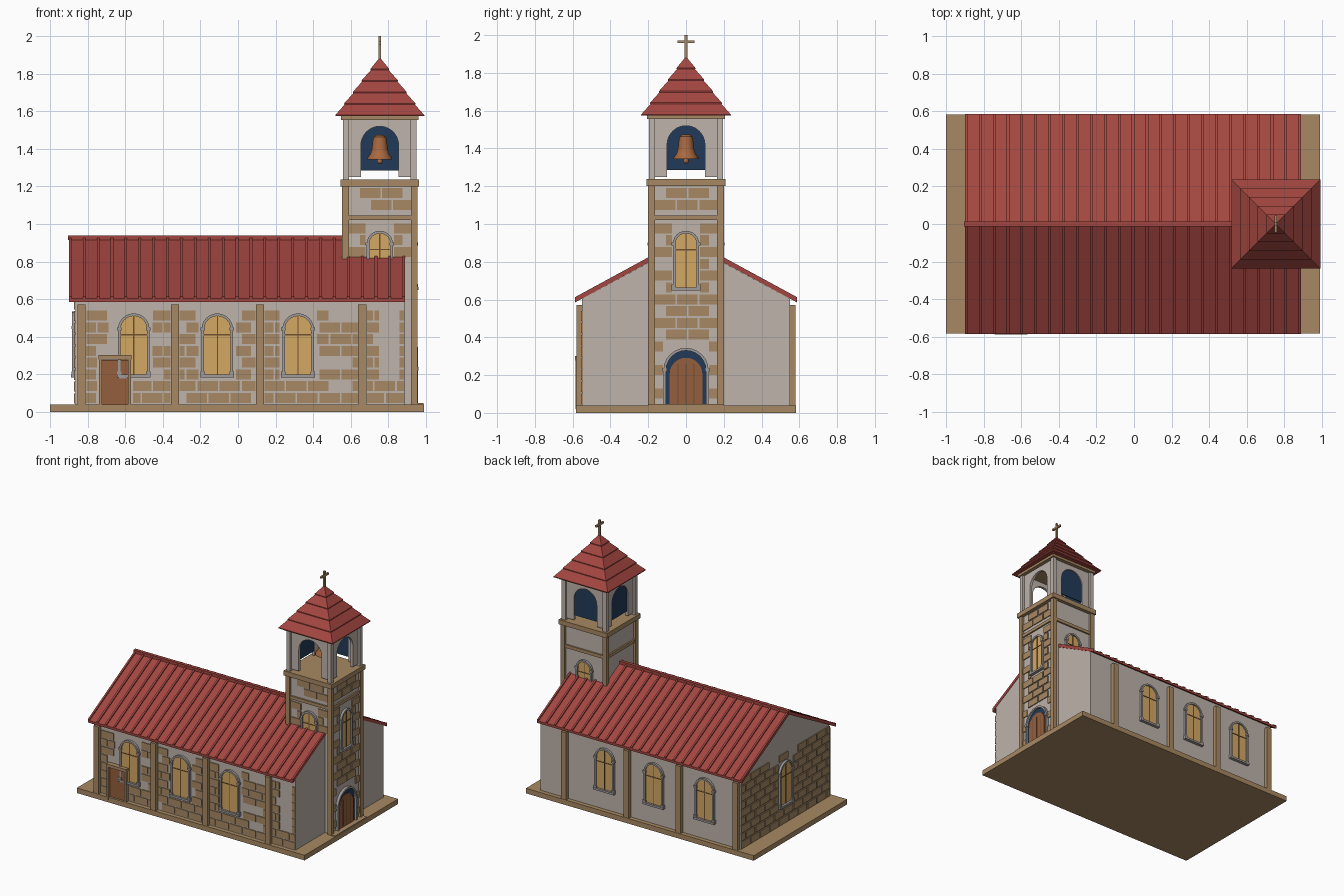
import bpy, bmesh, math, random
from mathutils import Matrix, Vector

if "Cube" in bpy.data.objects:
    bpy.data.objects.remove(bpy.data.objects["Cube"])

random.seed(4)


def srgb(r, g, b):
    return tuple(((c / 255 + 0.055) / 1.055) ** 2.4 for c in (r, g, b)) + (1,)


def material(name, *rgb):
    m = bpy.data.materials.new(name)
    m.diffuse_color = srgb(*rgb)
    m.use_nodes = True
    m.node_tree.nodes["Principled BSDF"].inputs["Base Color"].default_value = m.diffuse_color
    return m


PLASTER = material("plaster", 190, 179, 171)
STONE = material("tan stone", 168, 137, 99)
ROOF = material("red roof", 163, 70, 64)
GLASS = material("amber glass", 212, 168, 100)
FRAME = material("grey trim", 160, 155, 154)
WOOD = material("brown wood", 148, 94, 60)
BLUE = material("dark blue", 34, 58, 88)
BELL = material("copper", 168, 104, 62)
BAR = material("dark wood", 112, 80, 48)


def solid(pts, off):
    """Closed prism: outline of 3D points pushed along a vector."""
    pts = [Vector(p) for p in pts]
    n = len(pts)
    faces = [list(range(n)), list(range(2 * n - 1, n - 1, -1))]
    faces += [[i, (i + 1) % n, (i + 1) % n + n, i + n] for i in range(n)]
    return pts + [p + Vector(off) for p in pts], faces


def block(x0, x1, y0, y1, z0, z1):
    return solid([(x0, y0, z0), (x1, y0, z0), (x1, y1, z0), (x0, y1, z0)], (0, 0, z1 - z0))


def build(name, mat, solids, M=Matrix()):
    bm = bmesh.new()
    for verts, faces in solids:
        vs = [bm.verts.new(M @ v) for v in verts]
        for f in faces:
            bm.faces.new([vs[i] for i in f])
    bmesh.ops.recalc_face_normals(bm, faces=bm.faces)
    me = bpy.data.meshes.new(name)
    bm.to_mesh(me)
    bm.free()
    me.materials.append(mat)
    ob = bpy.data.objects.new(name, me)
    bpy.context.collection.objects.link(ob)
    return ob


def arch(hw, z0, top, n=12):
    """Round-headed outline from lower left over to lower right."""
    arc = [(-hw * math.cos(math.pi * i / n), top - hw + hw * math.sin(math.pi * i / n)) for i in range(n + 1)]
    return [(-hw, z0)] + arc + [(hw, z0)]


def plate(outline, d0, d1):
    """Outline (u, z) on a wall, thick from depth d0 to d1 outwards."""
    return solid([(u, -d0, z) for u, z in outline], (0, d0 - d1, 0))


def wall(angle, x=0.0, y=0.0):
    """Wall frame: u to the right, outwards is local -y."""
    return Matrix.Translation((x, y, 0)) @ Matrix.Rotation(math.radians(angle), 4, 'Z')


def arch_frame(hw, z0, top, w, d0, d1):
    return plate(arch(hw + w, z0, top + w) + arch(hw, z0, top)[::-1], d0, d1)


def window(name, M, u, d, hw, z0, top):
    M = M @ Matrix.Translation((u, 0, 0))
    spring = top - hw
    build(name + "_glass", GLASS, [plate(arch(hw, z0, top), d - 0.01, d + 0.008)], M)
    bars = [block(-0.003, 0.003, -d - 0.011, -d, z0, top)]
    bars += [block(-hw, hw, -d - 0.011, -d, z - 0.003, z + 0.003) for z in (spring - 0.03,)]
    build(name + "_bars", BAR, bars, M)
    trim = [arch_frame(hw, z0, top, 0.014, d - 0.01, d + 0.018),
            block(-hw - 0.02, hw + 0.02, -d - 0.024, -d, z0 - 0.012, z0 + 0.004)]
    for s in (-1, 1):
        c = s * (hw + 0.008)
        trim.append(block(c - 0.012, c + 0.012, -d - 0.021, -d, spring - 0.008, spring + 0.008))
        trim.append(block(c - 0.012, c + 0.012, -d - 0.021, -d, z0, z0 + 0.02))
    build(name + "_frame", FRAME, trim, M)


def stones(name, M, d, u0, u1, z0, z1, avoid, drop, edge=0.0):
    """Running-bond plates, cut around openings, some left out."""
    out, pitch, length, row = [], 0.0625, 0.118, 0
    while z0 + row * pitch + 0.05 < z1:
        z = z0 + row * pitch
        inset = edge * (row % 2)
        u = u0 - length * 0.5 * (row % 2)
        while u < u1:
            spans = [(max(u, u0 + inset), min(u + length - 0.009, u1 - inset))]
            for a0, a1, b0, b1 in avoid:
                if z + 0.053 > b0 and z < b1:
                    spans = [s for p, q in spans for s in ((p, min(q, a0)), (max(p, a1), q))]
            for p, q in spans:
                if q - p > 0.022 and random.random() > drop:
                    out.append(block(p, q, -d - 0.007, -d + 0.005, z, z + 0.053))
            u += length
        row += 1
    build(name, STONE, out, M)


# Base slab and tower step
build("base_slab", STONE, [block(-1, 0.99, -0.583, 0.583, 0, 0.04)])
build("door_step", STONE, [block(0.93, 0.988, -0.2, 0.2, 0.03, 0.046)])

# Nave walls with gables
profile = [(-0.55, 0.03), (0.55, 0.03), (0.55, 0.605), (0, 0.903), (-0.55, 0.605)]
build("nave_walls", PLASTER, [solid([(-0.865, y, z) for y, z in profile], (1.752, 0, 0))])


# Nave roof, ribs and ridge cap
def gable_strip(x0, x1, low, high):
    pts = [(s * 0.587, 0.603 + h) for s, h in ((-1, low), (-1, high))]
    pts += [(0, 0.922 + high), (0.587, 0.603 + high), (0.587, 0.603 + low), (0, 0.922 + low)]
    return solid([(x0, y, z) for y, z in pts], (x1 - x0, 0, 0))


build("nave_roof", ROOF, [gable_strip(-0.9, 0.89, -0.018, 0)])
build("roof_ribs", ROOF, [gable_strip(x, x + 0.014, -0.005, 0.010)
                          for x in [-0.9 + i * 1.776 / 24 for i in range(25)]])
build("ridge_cap", ROOF, [block(-0.905, 0.57, -0.013, 0.013, 0.915, 0.938)])

# Pilasters along both long walls
FRONT, BACK, REAR = wall(0), wall(180), wall(-90)
for s, side in ((-1, "front"), (1, "back")):
    build(side + "_pilasters", STONE,
          [block(x - 0.022, x + 0.022, min(s * 0.54, s * 0.58), max(s * 0.54, s * 0.58), 0.03, 0.57)
           for x in (-0.833, -0.335, 0.117, 0.662)])

# Nave windows
WX = (-0.555, -0.11, 0.32)
for i, x in enumerate(WX):
    window(f"front_window_{i + 1}", FRONT, x, 0.55, 0.07, 0.195, 0.51)
    window(f"back_window_{i + 1}", BACK, -x, 0.55, 0.07, 0.195, 0.51)
window("rear_window", REAR, 0, 0.865, 0.07, 0.195, 0.52)

# Stonework on the front and rear walls
gaps = [(x - 0.1, x + 0.1, 0.18, 0.6) for x in WX]
gaps += [(x - 0.024, x + 0.024, 0, 0.6) for x in (-0.833, -0.335, 0.117, 0.662)]
gaps += [(-0.75, -0.56, 0, 0.32), (-0.69, -0.6, 0.3, 0.6), (0.75, 0.86, 0.22, 0.6)]
stones("front_stones", FRONT, 0.55, -0.865, 0.887, 0.048, 0.57, gaps, 0.1)
stones("rear_stones", REAR, 0.865, -0.55, 0.55, 0.045, 0.61, [(-0.09, 0.09, 0.18, 0.54)], 0.02)

# Side door with its frame
build("side_door", WOOD, [block(-0.725, -0.585, -0.566, -0.54, 0.04, 0.275)])
build("side_door_frame", STONE, [block(-0.74, -0.724, -0.585, -0.54, 0.02, 0.3),
                                 block(-0.586, -0.57, -0.585, -0.54, 0.02, 0.3),
                                 block(-0.742, -0.568, -0.588, -0.54, 0.278, 0.302)])
build("side_door_handle", FRAME, [block(-0.635, -0.592, -0.57, -0.56, 0.178, 0.19)])

# Tower shaft, corner posts, bands
TX = 0.755
T = Matrix.Translation((TX, 0, 0))


def square(h, z0, z1):
    return block(-h, h, -h, h, z0, z1)


def corners(outer, w, z0, z1):
    c = outer - w / 2
    return [block(sx * c - w / 2, sx * c + w / 2, sy * c - w / 2, sy * c + w / 2, z0, z1)
            for sx in (-1, 1) for sy in (-1, 1)]


D = 0.182
build("tower_shaft", PLASTER, [square(D, 0.03, 1.21)], T)
build("tower_posts", STONE, corners(0.2, 0.035, 0.03, 1.2), T)
build("tower_bands", STONE, [square(0.194, 1.02, 1.045), square(0.21, 1.2, 1.237), square(0.207, 1.555, 1.582)], T)

# Tower windows and stonework
T_FRONT, T_RIGHT, T_BACK = wall(0, TX), wall(90, TX), wall(180, TX)
for n, M in (("front", T_FRONT), ("right", T_RIGHT), ("back", T_BACK)):
    window(f"tower_{n}_window", M, 0, D, 0.056, 0.66, 0.95)
opening = [(-0.075, 0.075, 0.64, 0.965), (-0.3, 0.3, 1.01, 1.05)]
stones("tower_right_stones", T_RIGHT, D, -0.165, 0.165, 0.075, 1.2,
       opening + [(-0.122, 0.122, 0, 0.35)], 0.02, 0.03)
stones("tower_front_stones", T_FRONT, D, -0.165, 0.165, 0.825, 1.2, opening, 0.1, 0.04)

# Main door in a deep arch
build("main_door_recess", BLUE, [plate(arch(0.106, 0.03, 0.33), D - 0.01, D + 0.006)], T_RIGHT)
build("main_door", WOOD, [plate(arch(0.087, 0.03, 0.292), D, D + 0.012)], T_RIGHT)
build("main_door_seams", BAR, [block(u - 0.002, u + 0.002, -D - 0.014, -D, 0.04, 0.26) for u in (-0.043, 0, 0.043)], T_RIGHT)
build("main_door_frame", FRAME, [arch_frame(0.106, 0.03, 0.33, 0.014, D - 0.01, D + 0.022)] +
      [block(s * 0.113 - 0.012, s * 0.113 + 0.012, -D - 0.025, -D, 0.22, 0.238) for s in (-1, 1)], T_RIGHT)

# Belfry: four arched walls, posts, dark panels on the back and left
build("belfry_posts", PLASTER, corners(0.195, 0.032, 1.23, 1.56), T)
for i, n in enumerate(("front", "right", "back", "left")):
    M = wall(90 * i, TX)
    o = arch(0.1, 1.25, 1.52, 20)
    outline = [(-0.17, 1.25)] + o + [(0.17, 1.25), (0.17, 1.556), (-0.17, 1.556)]
    build(f"belfry_{n}_wall", PLASTER, [plate(outline, 0.158, 0.178)], M)
    if n in ("back", "left"):
        build(f"belfry_{n}_panel", BLUE, [plate(arch(0.102, 1.285, 1.522, 20), 0.162, 0.17)], M)

# Stepped spire
levels = [1.58, 1.642, 1.703, 1.765, 1.826, 1.882]
tiers = []
for a, b in zip(levels, levels[1:]):
    h0, h1 = (0.232 * (1.885 - z) / 0.305 for z in (a, b))
    h0 += 0.005
    v = [Vector((sx * h, sy * h, z)) for h, z in ((h0, a - 0.006), (h0, a), (h1 - 0.003 if h1 > 0.01 else 0.004, b))
         for sx, sy in ((-1, -1), (1, -1), (1, 1), (-1, 1))]
    f = [[0, 1, 2, 3], [8, 9, 10, 11]]
    f += [[k + i, k + (i + 1) % 4, k + 4 + (i + 1) % 4, k + 4 + i] for k in (0, 4) for i in range(4)]
    tiers.append((v, f))
build("spire", ROOF, tiers, T)

# Cross
build("cross", STONE, [square(0.007, 1.86, 2.0), block(-0.007, 0.007, -0.045, 0.045, 1.957, 1.972)], T)

# Bell, turned from a profile, with clapper
prof = [(0, 1.475), (0.018, 1.474), (0.034, 1.462), (0.038, 1.44), (0.042, 1.40), (0.05, 1.372),
        (0.066, 1.352), (0.066, 1.343), (0.054, 1.345), (0, 1.40)]
N = 24
ring = [Vector((r * math.cos(2 * math.pi * k / N), r * math.sin(2 * math.pi * k / N), z))
        for r, z in prof[1:-1] for k in range(N)]
R = len(prof) - 2
quads = [[j * N + k, j * N + (k + 1) % N, (j + 1) * N + (k + 1) % N, (j + 1) * N + k]
         for j in range(R - 1) for k in range(N)]
bell = build("bell", BELL, [(ring, quads + [list(range(N)), list(range((R - 1) * N, R * N))])], T)
bpy.ops.mesh.primitive_uv_sphere_add(segments=16, ring_count=8, radius=0.015, location=(TX, 0, 1.334))
clapper = bpy.context.object
clapper.name = "bell_clapper"
clapper.data.materials.append(BELL)
for ob in (bell, clapper):
    bpy.ops.object.select_all(action='DESELECT')
    ob.select_set(True)
    bpy.context.view_layer.objects.active = ob
    bpy.ops.object.shade_smooth_by_angle(angle=math.radians(40))
